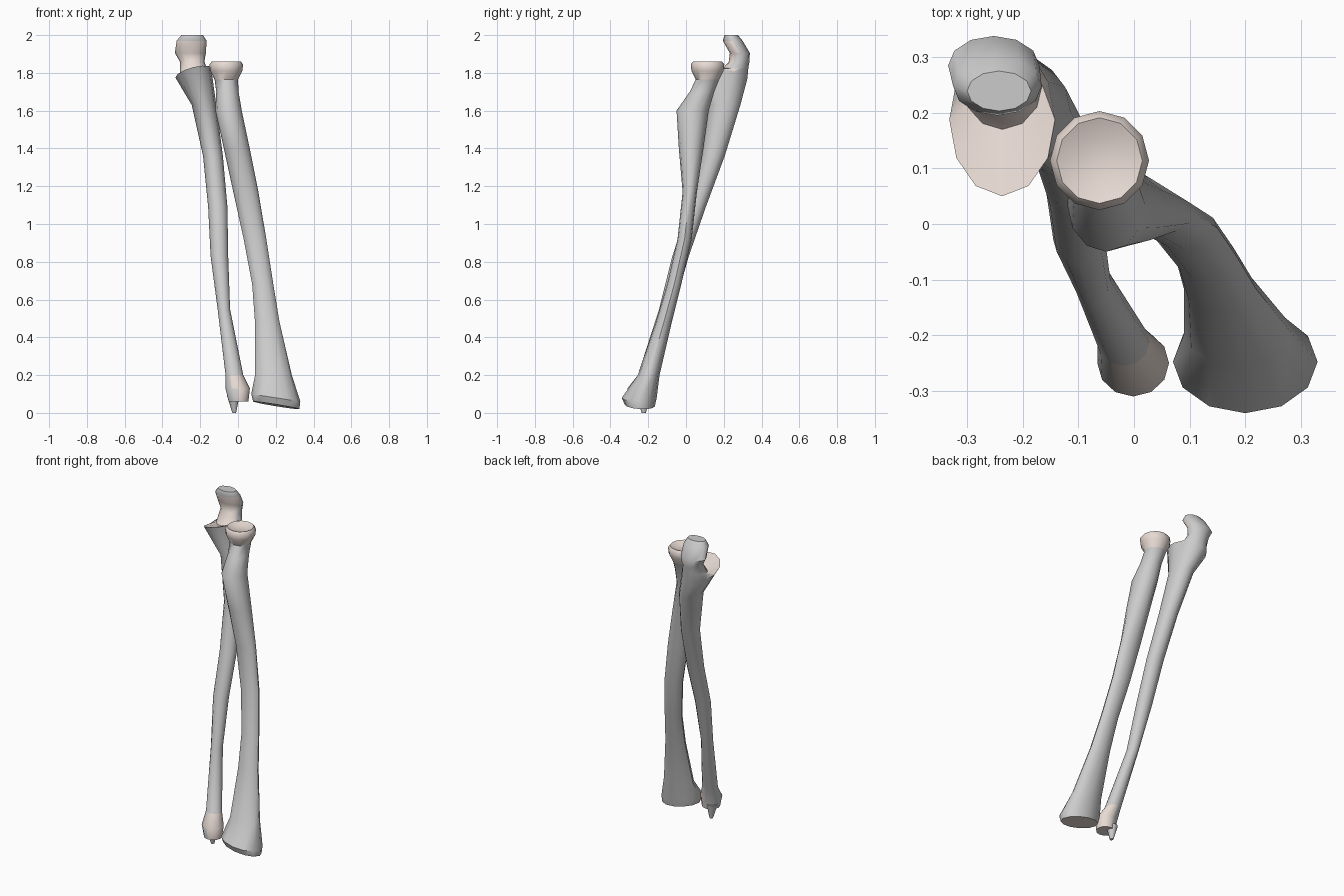
import bpy, bmesh
from math import sin, cos, pi, radians

if "Cube" in bpy.data.objects:
    bpy.data.objects.remove(bpy.data.objects["Cube"])

SIDES = 12


def material(name, color):
    m = bpy.data.materials.new(name)
    m.diffuse_color = color
    m.use_nodes = True
    m.node_tree.nodes["Principled BSDF"].inputs["Base Color"].default_value = m.diffuse_color
    return m


bone = material("bone", (0.8, 0.8, 0.8, 1))
cartilage = material("cartilage", (0.8, 0.7, 0.65, 1))


def loft(name, rings, is_cartilage):
    """Skin oval rings given as z, x0, x1, y0, y1 and optional x and y tilt."""
    bm = bmesh.new()
    loops = []
    for z, x0, x1, y0, y1, *tilt in rings:
        tx, ty = tilt or (0, 0)
        loop = []
        for i in range(SIDES):
            u, v = cos(2 * pi * i / SIDES), sin(2 * pi * i / SIDES)
            loop.append(bm.verts.new(((x0 + x1 + u * (x1 - x0)) / 2,
                                      (y0 + y1 + v * (y1 - y0)) / 2,
                                      z + u * tx + v * ty)))
        loops.append(loop)
    for a, b in zip(loops, loops[1:]):
        for i in range(SIDES):
            j = (i + 1) % SIDES
            bm.faces.new((a[i], a[j], b[j], b[i]))
    bm.faces.new(loops[0][::-1])
    bm.faces.new(loops[-1])
    bmesh.ops.recalc_face_normals(bm, faces=bm.faces)
    for f in bm.faces:
        f.material_index = int(is_cartilage(f.calc_center_median(), f.normal))
    me = bpy.data.meshes.new(name)
    bm.to_mesh(me)
    bm.free()
    me.materials.append(bone)
    me.materials.append(cartilage)
    ob = bpy.data.objects.new(name, me)
    bpy.context.collection.objects.link(ob)
    bpy.ops.object.select_all(action='DESELECT')
    ob.select_set(True)
    bpy.context.view_layer.objects.active = ob
    bpy.ops.object.shade_smooth_by_angle(angle=radians(45))


def disc(z, r, cx=-0.062, cy=0.114):
    """Round ring of the radius head."""
    return (z, cx - r, cx + r, cy - r, cy + r)


# Radius: wide wrist end, curved shaft, tuberosity, disc-shaped head
radius_shaft = [
    (0.04, 0.08, 0.325, -0.325, -0.165, -0.02, -0.005),
    (0.08, 0.07, 0.33, -0.34, -0.155, -0.02, 0),
    (0.20, 0.09, 0.285, -0.255, -0.14),
    (0.48, 0.09, 0.22, -0.16, -0.075),
    (0.68, 0.075, 0.187, -0.10, -0.025),
    (0.92, 0.03, 0.15, -0.045, 0.03),
    (1.17, -0.025, 0.108, -0.018, 0.058),
    (1.40, -0.075, 0.062, -0.038, 0.092),
    (1.60, -0.12, 0.02, -0.05, 0.12),
    (1.70, -0.115, 0.003, 0.02, 0.15),
]
radius_head = [disc(1.765, 0.062), disc(1.81, 0.085), disc(1.845, 0.089),
               disc(1.86, 0.077), disc(1.845, 0.04)]
loft("radius", radius_shaft + radius_head,
     lambda c, n: c.z > 1.78 or (c.z < 0.08 and n.z < -0.6))


# Ulna: small wrist end, slim shaft, coronoid shelf, notch and hooked top
def ulna_cartilage(c, n):
    wrist = c.z < 0.19 and n.x > -0.2
    notch = 1.78 < c.z < 1.985 and c.y < 0.27 and (n.y < -0.35 or n.z > 0.5)
    return wrist or notch


loft("ulna", [
    (0.06, -0.05, 0.055, -0.305, -0.2),
    (0.13, -0.066, 0.063, -0.31, -0.19),
    (0.20, -0.066, 0.028, -0.255, -0.17),
    (0.55, -0.108, -0.042, -0.142, -0.065),
    (0.83, -0.145, -0.052, -0.072, 0.015),
    (1.09, -0.158, -0.056, 0.012, 0.105),
    (1.36, -0.185, -0.08, 0.085, 0.205),
    (1.63, -0.245, -0.115, 0.12, 0.288),
    (1.80, -0.332, -0.142, 0.05, 0.325, 0.024, -0.03),
    (1.81, -0.308, -0.165, 0.17, 0.33, 0.012, 0.015),
    (1.86, -0.308, -0.178, 0.227, 0.336),
    (1.905, -0.334, -0.17, 0.232, 0.338),
    (1.97, -0.325, -0.166, 0.195, 0.3),
    (2.0, -0.30, -0.185, 0.203, 0.275),
], ulna_cartilage)

# Small spike at the wrist end of the ulna
loft("ulna_styloid", [
    (0.0, -0.03, -0.01, -0.235, -0.212),
    (0.09, -0.058, 0.008, -0.26, -0.192),
], lambda c, n: False)
